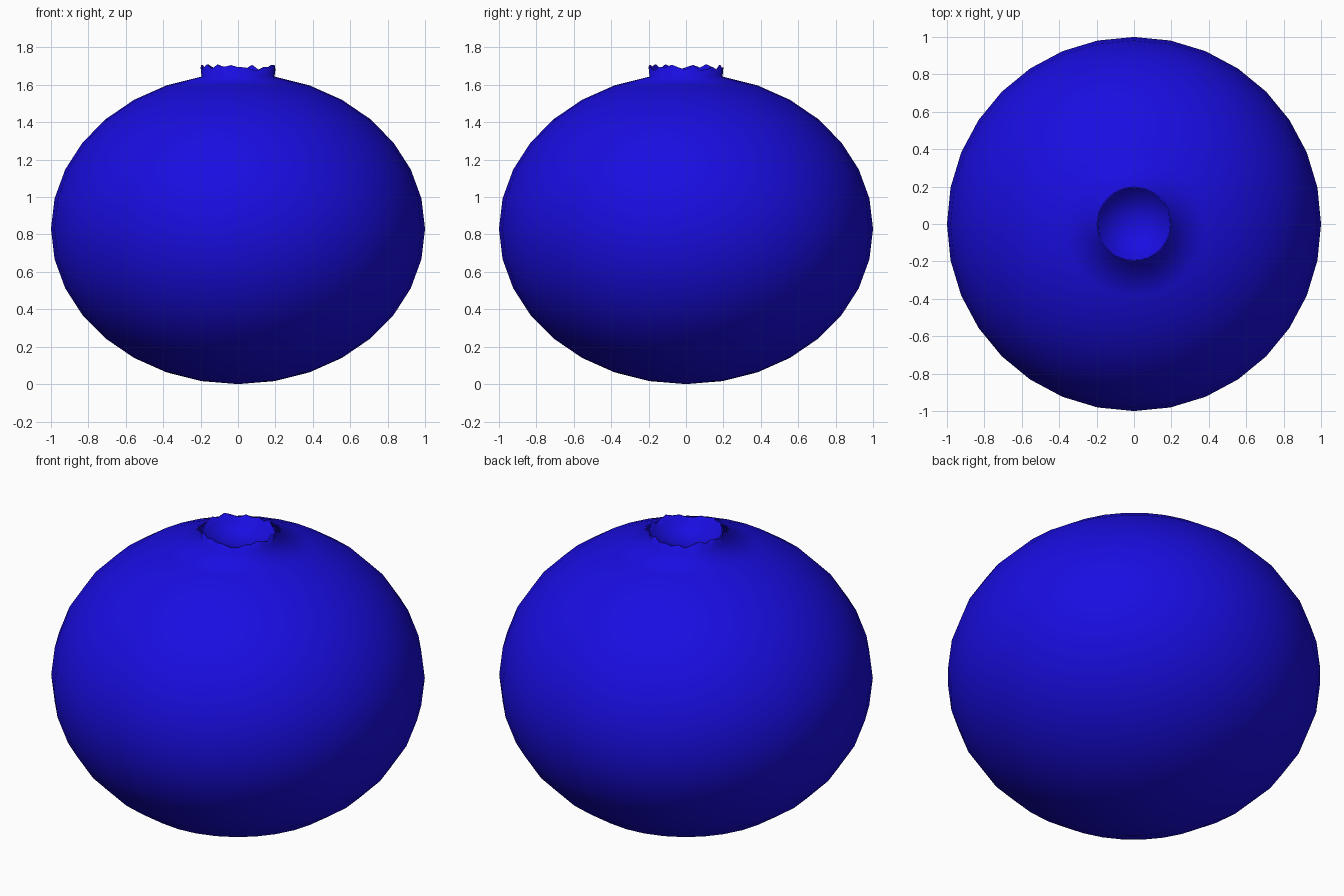
import bpy, bmesh, math, random

if "Cube" in bpy.data.objects:
    bpy.data.objects.remove(bpy.data.objects["Cube"])

random.seed(4)
SEG, RINGS, H = 32, 16, 0.83

mat = bpy.data.materials.new("berry_blue")
mat.diffuse_color = (0.01, 0.004, 0.75, 1)
mat.use_nodes = True
mat.node_tree.nodes["Principled BSDF"].inputs["Base Color"].default_value = mat.diffuse_color

bm = bmesh.new()


def ring(r, z, jag=None):
    out = []
    for i in range(SEG):
        a = 2 * math.pi * i / SEG
        out.append(bm.verts.new((r * math.cos(a), r * math.sin(a),
                                 z + (jag[i] if jag else 0))))
    return out


def bridge(lo, hi):
    for i in range(SEG):
        j = (i + 1) % SEG
        bm.faces.new((lo[i], lo[j], hi[j], hi[i]))


# ragged crown heights
jag = [random.choice((0.0, 0.012, 0.025)) + random.uniform(-0.003, 0.003) for _ in range(SEG)]

# squashed berry body, from the bottom ring up to the crown base
rows = []
for k in range(1, RINGS):
    t = math.pi * k / RINGS
    rows.append(ring(math.sin(t), H - H * math.cos(t)))

# thin crown wall, then the shallow dish inside it
rows.append(ring(0.2, 1.682, jag))
rows.append(ring(0.192, 1.682, jag))
rows.append(ring(0.19, 1.647))
for lo, hi in zip(rows, rows[1:]):
    bridge(lo, hi)

# close bottom pole and dish centre
bottom = bm.verts.new((0, 0, 0))
dish = bm.verts.new((0, 0, 1.61))
for i in range(SEG):
    j = (i + 1) % SEG
    bm.faces.new((bottom, rows[0][j], rows[0][i]))
    bm.faces.new((dish, rows[-1][i], rows[-1][j]))
for f in bm.faces:
    f.smooth = True

mesh = bpy.data.meshes.new("berry")
bm.to_mesh(mesh)
bm.free()
mesh.materials.append(mat)
berry = bpy.data.objects.new("berry", mesh)
bpy.context.collection.objects.link(berry)
